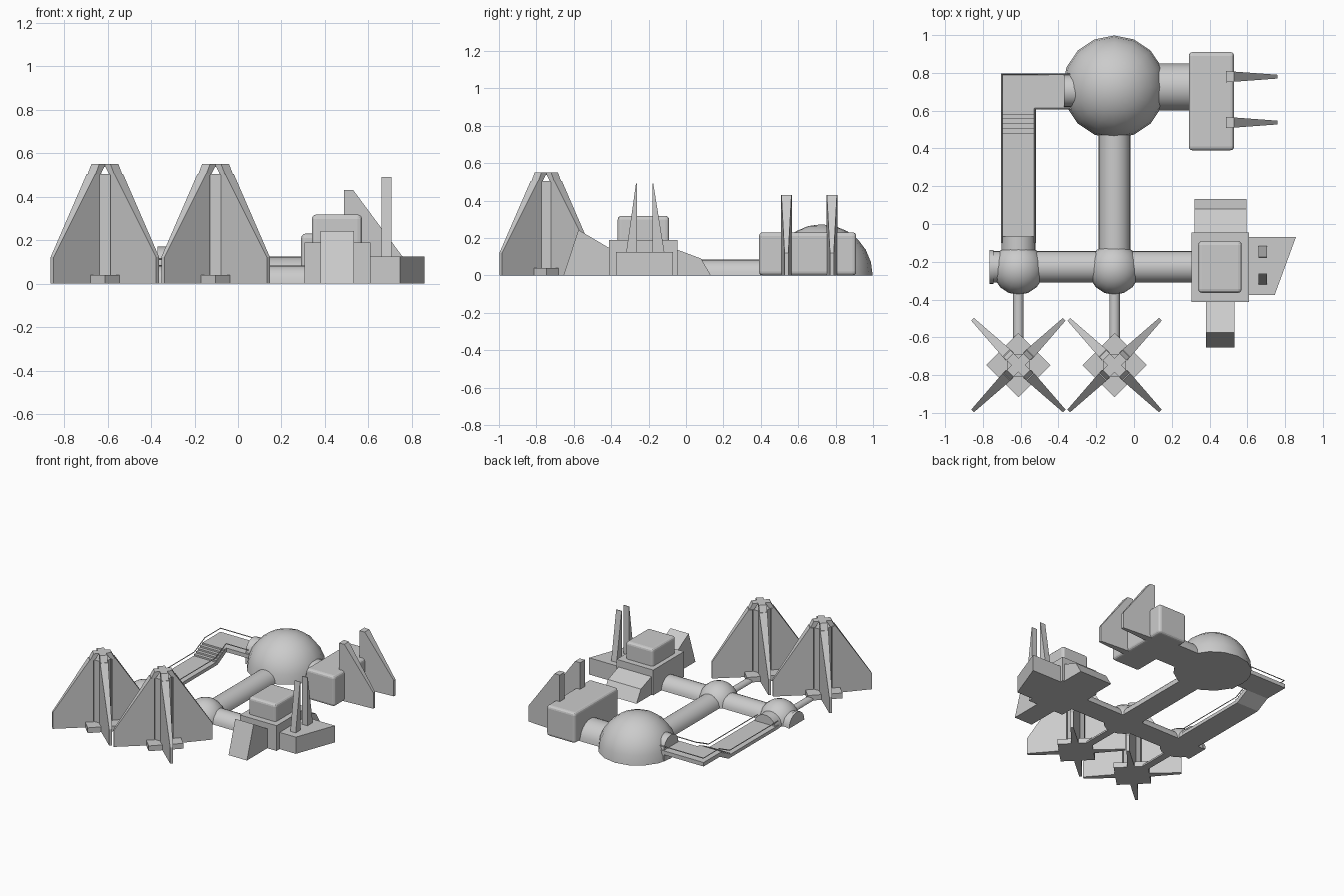
import bpy, bmesh
from math import sin, cos, pi, radians
from mathutils import Matrix, Vector

if "Cube" in bpy.data.objects:
    bpy.data.objects.remove(bpy.data.objects["Cube"])


def finish(name, bm, smooth=False):
    bmesh.ops.recalc_face_normals(bm, faces=bm.faces)
    me = bpy.data.meshes.new(name)
    bm.to_mesh(me)
    bm.free()
    ob = bpy.data.objects.new(name, me)
    bpy.context.collection.objects.link(ob)
    if smooth:
        bpy.ops.object.select_all(action='DESELECT')
        ob.select_set(True)
        bpy.context.view_layer.objects.active = ob
        bpy.ops.object.shade_smooth_by_angle(angle=radians(35))
    return ob


def prism(name, pts, axis, a, b, smooth=False):
    """Extrude a 2D outline along an axis from a to b."""
    place = {'x': lambda p, t: (t, p[0], p[1]),
             'y': lambda p, t: (p[0], t, p[1]),
             'z': lambda p, t: (p[0], p[1], t)}[axis]
    bm = bmesh.new()
    lo = [bm.verts.new(place(p, a)) for p in pts]
    hi = [bm.verts.new(place(p, b)) for p in pts]
    bm.faces.new(lo)
    bm.faces.new(hi)
    for i in range(len(pts)):
        j = (i + 1) % len(pts)
        bm.faces.new((lo[i], lo[j], hi[j], hi[i]))
    return finish(name, bm, smooth)


def box(name, x0, x1, y0, y1, z0, z1, bevel=0):
    ob = prism(name, [(x0, y0), (x1, y0), (x1, y1), (x0, y1)], 'z', z0, z1)
    if bevel:
        m = ob.modifiers.new("bevel", 'BEVEL')
        m.width, m.segments = bevel, 3
    return ob


def half_tube(name, c, r, axis, a, b, base=0.0):
    """Half-round passage, optionally raised on straight walls."""
    pts = [(c + r * cos(pi * i / 12), base + r * sin(pi * i / 12)) for i in range(13)]
    if base:
        pts += [(c - r, 0), (c + r, 0)]
    return prism(name, pts, axis, a, b, True)


def dome(name, x, y, r):
    bm = bmesh.new()
    bmesh.ops.create_uvsphere(bm, u_segments=16, v_segments=12, radius=r)
    cut = bmesh.ops.bisect_plane(bm, geom=bm.verts[:] + bm.edges[:] + bm.faces[:],
                                 plane_co=(0, 0, 0), plane_no=(0, 0, 1), clear_inner=True)
    bmesh.ops.holes_fill(bm, edges=[e for e in bm.edges if e.is_boundary])
    bmesh.ops.translate(bm, verts=bm.verts, vec=(x, y, 0))
    return finish(name, bm, True)


def fin(name, root, flat, tip, top, low, w0, w1, at, angle=0):
    """Buttress fin running outward, thinning toward its tip."""
    prof = [(root, 0), (tip, 0), (tip, low), (flat, top), (root, top)]
    m = Matrix.Translation(Vector(at)) @ Matrix.Rotation(angle, 4, 'Z')
    bm = bmesh.new()
    sides = []
    for sgn in (-1, 1):
        sides.append([bm.verts.new(m @ Vector(
            (s, sgn * (w0 + (w1 - w0) * (s - root) / (tip - root)), z))) for s, z in prof])
        bm.faces.new(sides[-1])
    for i in range(5):
        j = (i + 1) % 5
        bm.faces.new((sides[0][i], sides[0][j], sides[1][j], sides[1][i]))
    return finish(name, bm)


# Domes
dome("main_dome", -0.105, 0.725, 0.273)
dome("junction_dome", -0.105, -0.238, 0.137)
dome("corner_dome", -0.612, -0.238, 0.137)

# Passages between domes and buildings
half_tube("long_passage", -0.103, 0.084, 'y', -0.24, 0.60)
half_tube("cross_passage", -0.227, 0.084, 'x', -0.75, 0.32)
half_tube("annex_passage", 0.725, 0.124, 'x', 0.0, 0.31)
half_tube("west_doorway", -0.227, 0.09, 'x', -0.765, -0.745)
half_tube("north_doorway", -0.612, 0.09, 'y', -0.2, -0.065)
half_tube("dome_doorway", 0.705, 0.085, 'x', -0.37, -0.2, 0.085)

# Towers with four diagonal fins and an arched cross cap
for n, tx in enumerate((-0.612, -0.103)):
    t = f"tower_{n + 1}_"
    ty = -0.747
    half_tube(t + "feed_pipe", tx, 0.028, 'y', ty, -0.3)
    d = 0.17
    prism(t + "base", [(tx + d, ty), (tx, ty + d), (tx - d, ty), (tx, ty - d)], 'z', 0, 0.04)
    prism(t + "column", [(tx + 0.065 * cos(pi / 8 + pi * i / 4), ty + 0.065 * sin(pi / 8 + pi * i / 4))
                         for i in range(8)], 'z', 0.02, 0.505)
    arch = [(-0.088, 0.5), (-0.062, 0.55), (0.062, 0.55), (0.088, 0.5),
            (0.055, 0.5), (0.03, 0.537), (-0.03, 0.537), (-0.055, 0.5)]
    for k in range(4):
        fin(t + f"fin_{k + 1}", 0.065, 0.09, 0.343, 0.505, 0.122, 0.03, 0.01,
            (tx, ty, 0), pi / 4 + k * pi / 2)
    for k in range(2):
        cap = prism(t + f"cap_{k + 1}", arch, 'y', -0.026, 0.026)
        cap.location = (tx, ty, 0)
        cap.rotation_euler.z = pi / 4 + k * pi / 2

# Annex block with two fins
box("annex_block", 0.29, 0.53, 0.39, 0.91, 0, 0.23, 0.02)
for n, y in enumerate((0.537, 0.78)):
    fin(f"annex_fin_{n + 1}", 0.487, 0.53, 0.76, 0.43, 0.12, 0.03, 0.01, (0, y, 0))

# Control building: body, upper room, ramps and side platform
box("control_body", 0.305, 0.61, -0.412, -0.045, 0, 0.19)
box("control_room", 0.34, 0.57, -0.365, -0.09, 0.15, 0.318, 0.02)
prism("front_ramp", [(-0.655, 0), (-0.575, 0.243), (-0.40, 0.14), (-0.40, 0)], 'x', 0.38, 0.533)
prism("back_ramp", [(-0.06, 0), (-0.06, 0.142), (0.08, 0.09), (0.133, 0)], 'x', 0.32, 0.595)
prism("side_platform", [(0.6, -0.375), (0.745, -0.375), (0.857, -0.07), (0.6, -0.07)], 'z', 0, 0.126)
for n, (inner, outer) in enumerate(((-0.263, -0.32), (-0.18, -0.115))):
    tip = inner + (outer - inner) * 0.08
    prism(f"mast_{n + 1}", [(inner, 0.12), (outer, 0.12), (tip, 0.49), (inner, 0.49)],
          'x', 0.66, 0.705)

# Walkway: low deck, stairs, raised landing
steps = [(-0.1, 0), (-0.1, 0.025), (0.48, 0.025)]
for i in range(5):
    y, z = 0.48 + 0.025 * i, 0.025 + 0.012 * (i + 1)
    steps += [(y, z), (y + 0.025, z)]
steps += [(0.605, 0.055), (0.5, 0)]
prism("walkway_and_stairs", steps, 'x', -0.705, -0.52)
box("landing", -0.705, -0.33, 0.605, 0.797, 0.055, 0.085)

# Thin handrails along both sides
for name, x, y in (("outer_rail", -0.70, 0.792), ("inner_rail", -0.525, 0.61)):
    cu = bpy.data.curves.new(name, 'CURVE')
    cu.dimensions = '3D'
    cu.bevel_depth = 0.004
    cu.bevel_resolution = 0
    cu.use_fill_caps = True
    path = [(x, -0.1, 0.055), (x, 0.48, 0.055), (x, 0.605, 0.115), (x, y, 0.115), (-0.34, y, 0.115)]
    sp = cu.splines.new('POLY')
    sp.points.add(len(path) - 1)
    for p, co in zip(sp.points, path):
        p.co = (*co, 1)
    bpy.context.collection.objects.link(bpy.data.objects.new(name, cu))
